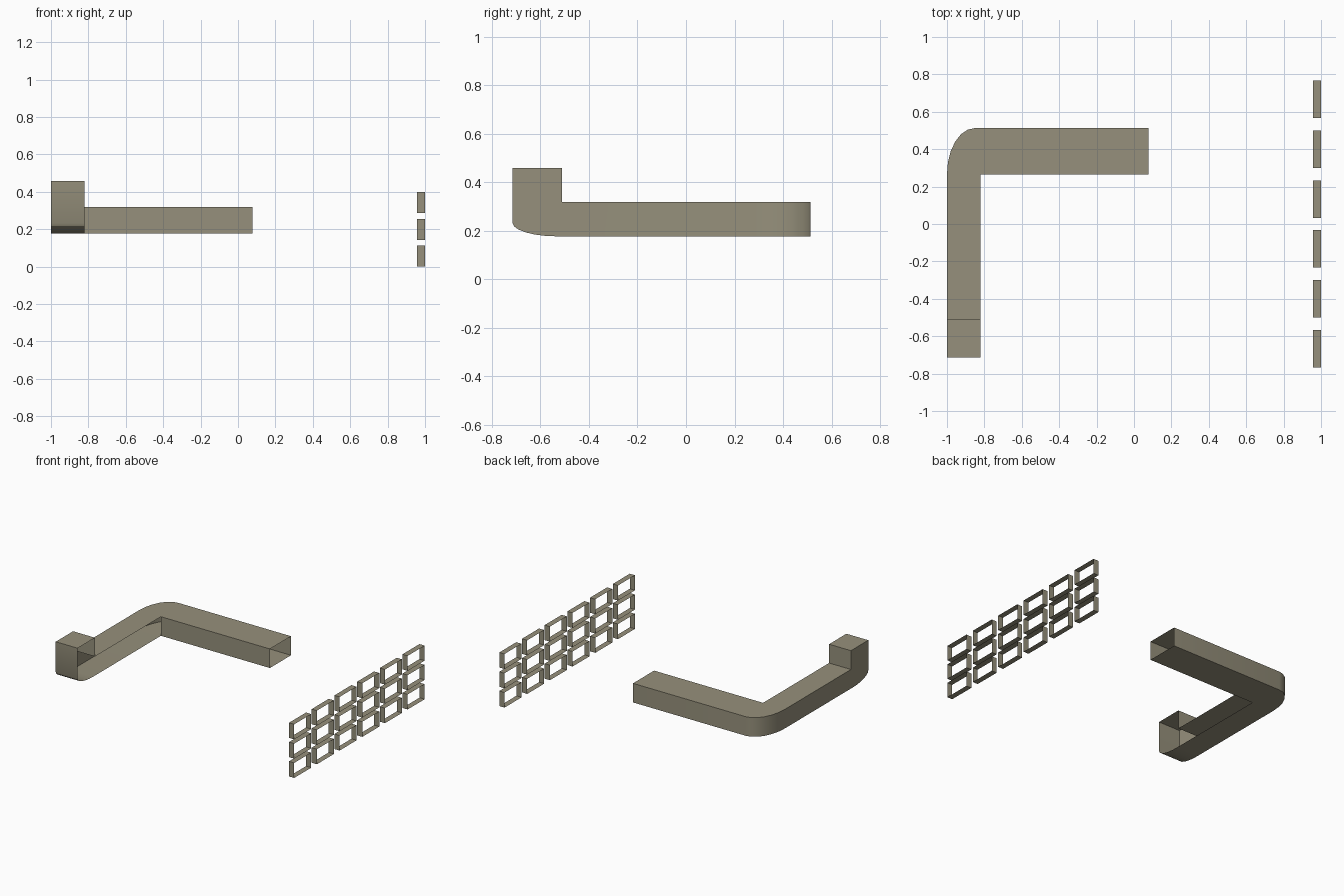
import bpy, bmesh
from math import sin, cos, pi

if "Cube" in bpy.data.objects:
    bpy.data.objects.remove(bpy.data.objects["Cube"])

SEG = 6

metal = bpy.data.materials.new("duct_metal")
metal.diffuse_color = (0.305, 0.28, 0.2, 1.0)
metal.use_nodes = True
metal.node_tree.nodes["Principled BSDF"].inputs["Base Color"].default_value = metal.diffuse_color


def make_object(name, polys):
    """Make a mesh from polygons given as point lists, welding shared points."""
    bm = bmesh.new()
    for pts in polys:
        bm.faces.new([bm.verts.new(p) for p in pts])
    bmesh.ops.remove_doubles(bm, verts=bm.verts, dist=0.0005)
    bmesh.ops.recalc_face_normals(bm, faces=bm.faces)
    mesh = bpy.data.meshes.new(name)
    bm.to_mesh(mesh)
    bm.free()
    mesh.materials.append(metal)
    ob = bpy.data.objects.new(name, mesh)
    bpy.context.collection.objects.link(ob)
    return ob


def quarter(cx, cy, rx, ry, start, step):
    """Quarter ellipse from the start angle, turning by step (+1 or -1)."""
    angles = [start + step * pi / 2 * i / SEG for i in range(SEG + 1)]
    return [(cx + rx * cos(a), cy + ry * sin(a)) for a in angles]


# Duct dimensions
X0, X1, XE = -1.0, -0.82, 0.077      # outer wall, inner edge, open end
Y0, Y1, Y2, Y3 = -0.715, -0.511, 0.265, 0.513
ZB, ZT, ZR = 0.177, 0.319, 0.459     # floor, ceiling, riser top
YH, ZH = -0.53, 0.233                # where the rounded heel ends

bend = quarter(-0.85, Y2, 0.15, Y3 - Y2, pi, -1)              # plan corner
heel = quarter(YH, ZH, YH - Y0, ZH - ZB, 1.5 * pi, -1)        # heel in (y, z)

# Floor and ceiling share the L-shaped plan
inner = [(XE, Y3), (XE, Y2), (X1, Y2)]
floor = [(X0, YH)] + bend + inner + [(X1, YH)]
ceiling = [(X0, Y1)] + bend + inner + [(X1, Y1)]
polys = [[(x, y, ZB) for x, y in floor],
         [(x, y, ZT) for x, y in reversed(ceiling)]]

# Outer side wall in one piece with the riser side
side = heel + [(Y0, ZR), (Y1, ZR), (Y1, ZT), (Y2, ZT), (Y2, ZB)]
polys.append([(X0, y, z) for y, z in reversed(side)])

# Rounded corner, then the straight back wall
outer = bend + [(XE, Y3)]
for a, b in zip(outer, outer[1:]):
    polys.append([(*a, ZT), (*b, ZT), (*b, ZB), (*a, ZB)])

# Inner wall of the long arm
polys.append([(X1, Y2, ZB), (XE, Y2, ZB), (XE, Y2, ZT), (X1, Y2, ZT)])

# Heel, riser front, riser top and riser back (the +x side is open)
strip = heel + [(Y0, ZR), (Y1, ZR), (Y1, ZT)]
for (ya, za), (yb, zb) in zip(strip, strip[1:]):
    polys.append([(X0, ya, za), (X1, ya, za), (X1, yb, zb), (X0, yb, zb)])

duct = make_object("duct", polys)
bpy.context.view_layer.objects.active = duct
duct.select_set(True)
bpy.ops.object.shade_smooth_by_angle()

# Vent grille: 6 x 3 thin open rectangular sleeves
W, H, PY, PZ = 0.2, 0.112, 0.2668, 0.1435
GX0, GX1 = 0.957, 1.0
sleeves = []
for col in range(6):
    for row in range(3):
        y, z = (col - 2.5) * PY - W / 2, row * PZ
        ring = [(y, z), (y, z + H), (y + W, z + H), (y + W, z)]
        for i in range(4):
            a, b = ring[i], ring[(i + 1) % 4]
            sleeves.append([(GX0, *a), (GX1, *a), (GX1, *b), (GX0, *b)])
make_object("vent_grille", sleeves)
